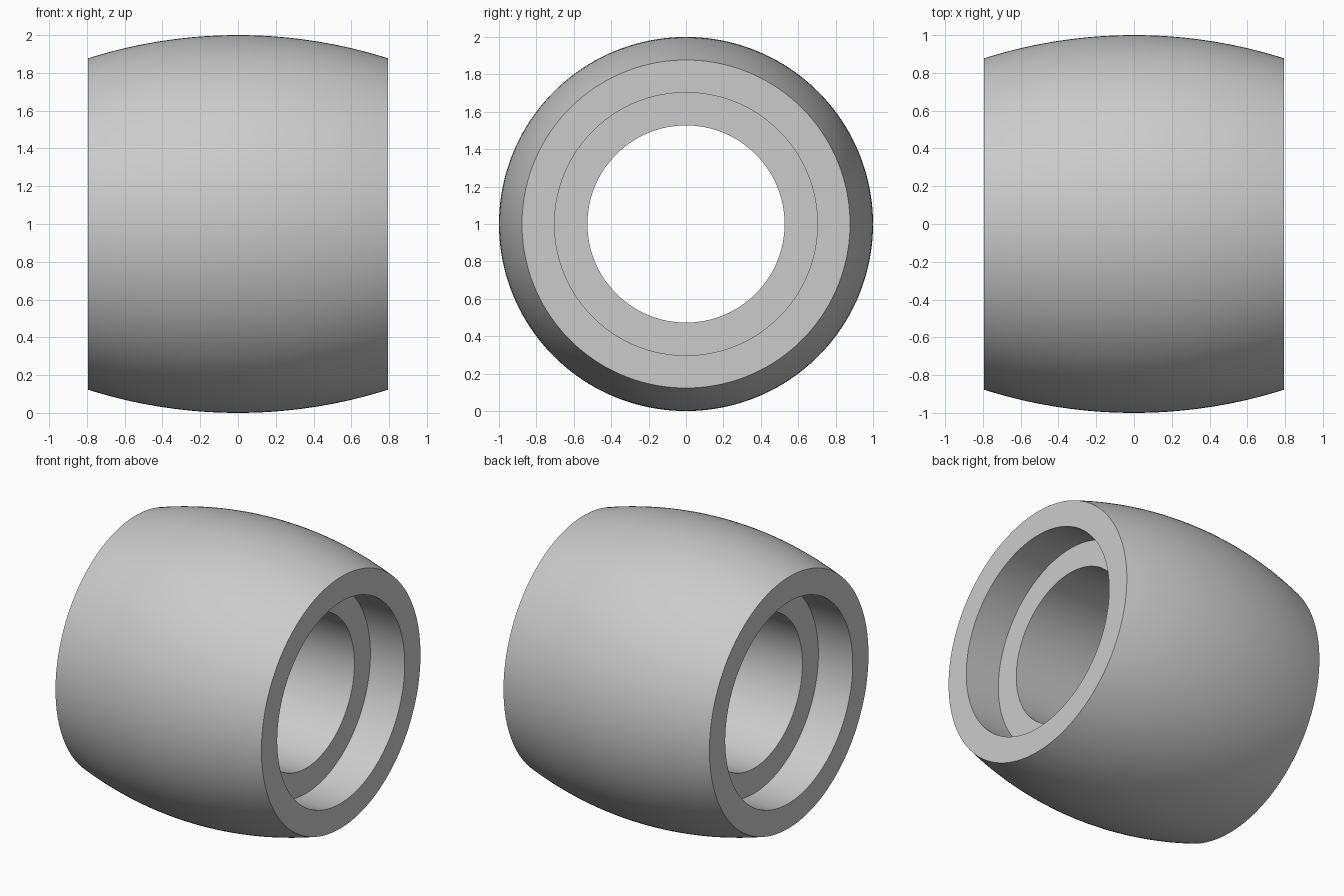
import bpy, bmesh, math
from mathutils import Matrix, Vector

cube = bpy.data.objects.get("Cube")
if cube:
    bpy.data.objects.remove(cube, do_unlink=True)

HALF, R_MID, R_END = 0.795, 1.0, 0.877      # crowned outer surface
R_SEAT, R_BORE, DEPTH = 0.703, 0.527, 0.265  # recessed seats and through bore
SEGMENTS, ARC_STEPS = 160, 32

# Plain grey material
grey = bpy.data.materials.new("light_grey")
grey.use_nodes = True
colour = (0.6, 0.6, 0.6, 1)
grey.diffuse_color = colour
grey.node_tree.nodes["Principled BSDF"].inputs["Base Color"].default_value = colour

# Closed half section: crowned arc, then the stepped bore
sag = R_MID - R_END
arc_radius = (HALF ** 2 + sag ** 2) / (2 * sag)
sweep = math.asin(HALF / arc_radius)
profile = []
for i in range(ARC_STEPS + 1):
    a = sweep * (2 * i / ARC_STEPS - 1)
    profile.append((arc_radius * math.sin(a), R_MID - arc_radius * (1 - math.cos(a))))
step = HALF - DEPTH
profile += [(HALF, R_SEAT), (step, R_SEAT), (step, R_BORE),
            (-step, R_BORE), (-step, R_SEAT), (-HALF, R_SEAT)]

# Revolve the section about the x axis
bm = bmesh.new()
rings = []
for s in range(SEGMENTS):
    turn = Matrix.Rotation(2 * math.pi * s / SEGMENTS, 3, 'X')
    rings.append([bm.verts.new(turn @ Vector((x, 0, r))) for x, r in profile])
for s, ring in enumerate(rings):
    after = rings[(s + 1) % SEGMENTS]
    for i in range(len(profile)):
        j = (i + 1) % len(profile)
        bm.faces.new((ring[i], ring[j], after[j], after[i]))
bmesh.ops.recalc_face_normals(bm, faces=bm.faces)

mesh = bpy.data.meshes.new("crowned_roller")
bm.to_mesh(mesh)
bm.free()
mesh.materials.append(grey)
roller = bpy.data.objects.new("crowned_roller", mesh)
roller.location.z = R_MID
bpy.context.collection.objects.link(roller)

# Smooth curves with crisp rims
bpy.ops.object.select_all(action='DESELECT')
roller.select_set(True)
bpy.context.view_layer.objects.active = roller
bpy.ops.object.shade_smooth_by_angle(angle=math.radians(30))
